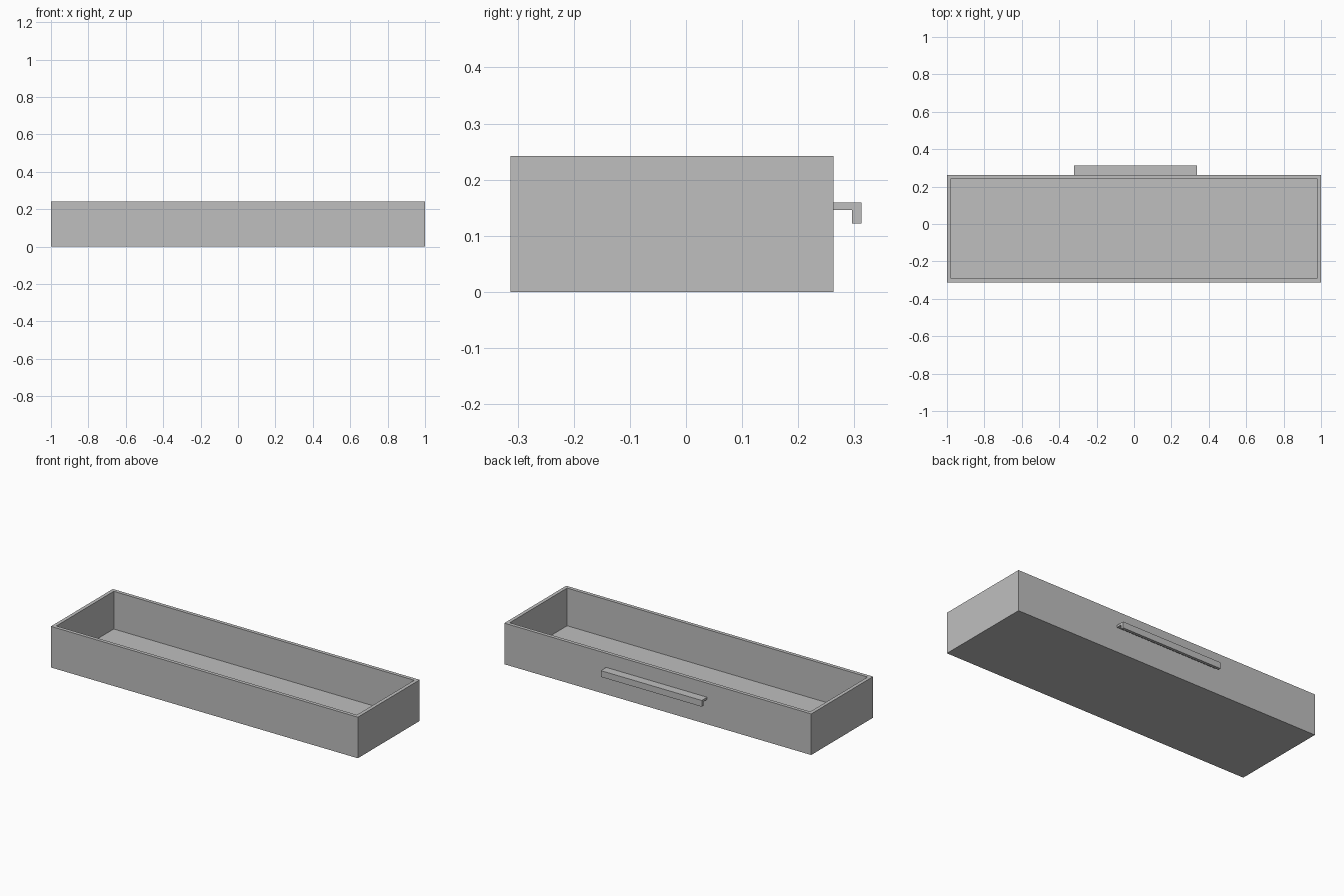
import bpy
import bmesh
from mathutils import Vector

cube = bpy.data.objects.get("Cube")
if cube:
    bpy.data.objects.remove(cube, do_unlink=True)

# Single plain grey material
grey = bpy.data.materials.new("plain_grey")
grey.use_nodes = True
colour = (0.52, 0.52, 0.52, 1)
grey.diffuse_color = colour
grey.node_tree.nodes["Principled BSDF"].inputs["Base Color"].default_value = colour


def add_object(name, bm):
    bmesh.ops.recalc_face_normals(bm, faces=bm.faces)
    mesh = bpy.data.meshes.new(name)
    bm.to_mesh(mesh)
    bm.free()
    mesh.materials.append(grey)
    obj = bpy.data.objects.new(name, mesh)
    bpy.context.collection.objects.link(obj)
    return obj


def extruded(profile, axis, offset):
    """Solid made by sweeping a closed profile along a vector."""
    bm = bmesh.new()
    face = bm.faces.new([bm.verts.new(p) for p in profile])
    swept = bmesh.ops.extrude_face_region(bm, geom=[face], use_keep_orig=True)
    verts = [v for v in swept["geom"] if isinstance(v, bmesh.types.BMVert)]
    bmesh.ops.translate(bm, verts=verts, vec=Vector(axis) * offset)
    bmesh.ops.recalc_face_normals(bm, faces=bm.faces)
    return bm


# Open tray: a box whose top is inset for the rim and pushed down to the floor
height, wall = 0.242, 0.021
front, back = -0.313, 0.263
base = [(-1, front, 0), (1, front, 0), (1, back, 0), (-1, back, 0)]
bm = extruded(base, (0, 0, 1), height)
top = max(bm.faces, key=lambda f: f.calc_center_median().z)
bmesh.ops.inset_region(bm, faces=[top], thickness=wall, use_even_offset=True)
well = bmesh.ops.extrude_discrete_faces(bm, faces=[top])["faces"][0]
bmesh.ops.translate(bm, verts=well.verts, vec=(0, 0, 0.02 - height))
add_object("tray", bm)

# Hooked pull handle: an L profile swept along the back wall
left, right = -0.322, 0.336
section = [(back, 0.146), (0.296, 0.146), (0.296, 0.122),
           (0.313, 0.122), (0.313, 0.159), (back, 0.159)]
bm = extruded([(left, y, z) for y, z in section], (1, 0, 0), right - left)
add_object("pull_handle", bm)
